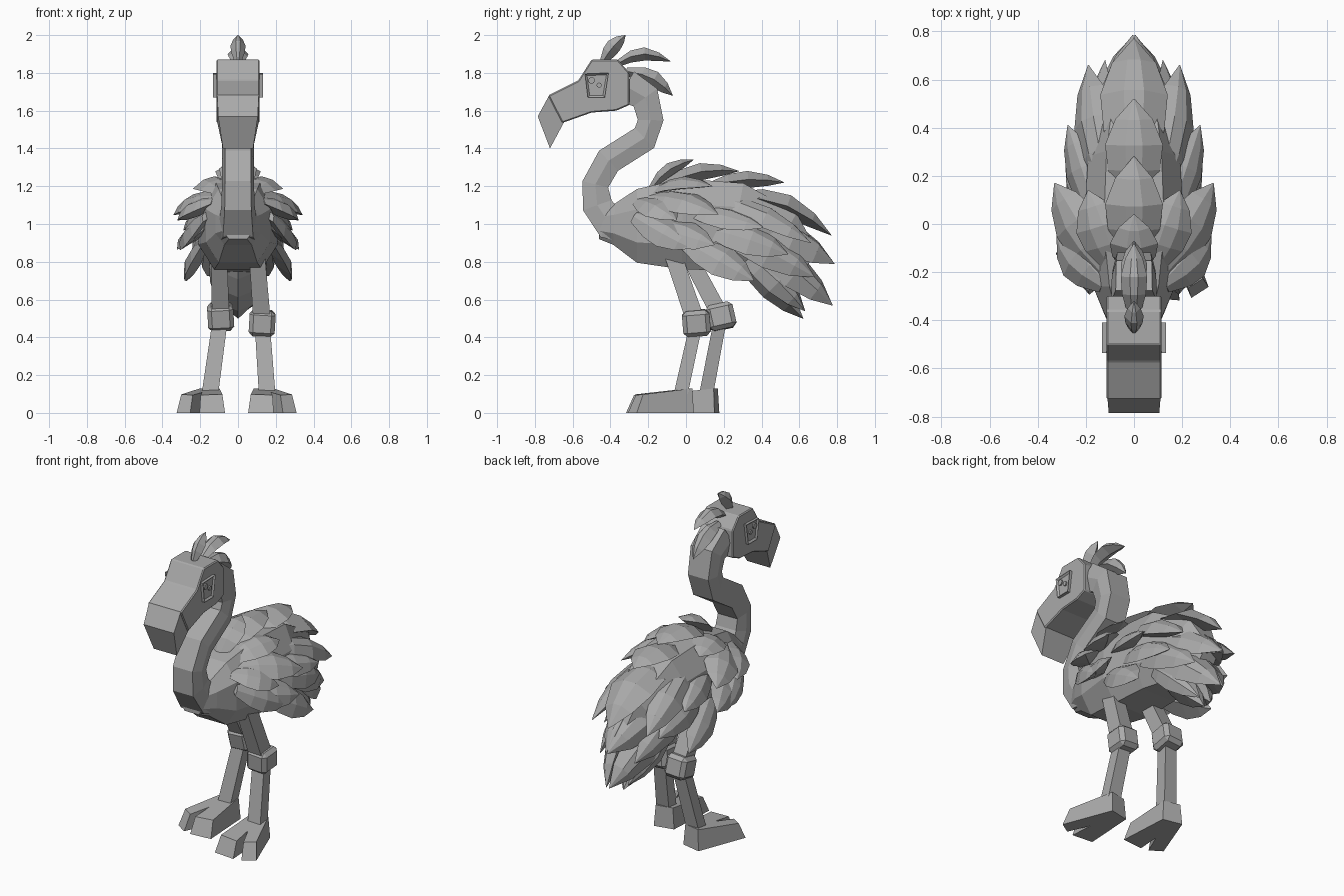
import bpy
import bmesh
import math
from mathutils import Vector, Matrix

default = bpy.data.objects.get("Cube")
if default:
    bpy.data.objects.remove(default, do_unlink=True)

# One plain grey for the whole bird
grey = bpy.data.materials.new("plain_grey")
grey.use_nodes = True
GREY = (0.4, 0.4, 0.4, 1)
grey.diffuse_color = GREY
grey.node_tree.nodes["Principled BSDF"].inputs["Base Color"].default_value = GREY


def finish(name, bm):
    """Turn a bmesh into a flat shaded object."""
    bmesh.ops.recalc_face_normals(bm, faces=bm.faces[:])
    mesh = bpy.data.meshes.new(name)
    bm.to_mesh(mesh)
    bm.free()
    mesh.materials.append(grey)
    obj = bpy.data.objects.new(name, mesh)
    bpy.context.collection.objects.link(obj)
    return obj


def skin(name, rings):
    """Bridge equal-sized rings of points and cap both ends."""
    bm = bmesh.new()
    loops = [[bm.verts.new(p) for p in ring] for ring in rings]
    count = len(loops[0])
    for a, b in zip(loops, loops[1:]):
        for i in range(count):
            j = (i + 1) % count
            bm.faces.new((a[i], a[j], b[j], b[i]))
    bm.faces.new(loops[0])
    bm.faces.new(loops[-1])
    return finish(name, bm)


def bevel(obj, width):
    mod = obj.modifiers.new("soft_edges", "BEVEL")
    mod.width = width
    mod.segments = 1
    return obj


def loft(name, section, stations):
    """Sweep a unit section along a middle path: y, z, half width, half depth."""
    rings = []
    path = [Vector((0, s[0], s[1])) for s in stations]
    last = len(path) - 1
    for k, (y, z, wide, deep) in enumerate(stations):
        tangent = (path[min(k + 1, last)] - path[max(k - 1, 0)]).normalized()
        normal = tangent.cross(Vector((1, 0, 0)))
        rings.append([path[k] + normal * v * deep + Vector((u * wide, 0, 0))
                      for u, v in section])
    return skin(name, rings)


def slab(name, profile, inner, outer):
    """Side profile (y, z) spread between two x positions."""
    return skin(name, [[(x, y, z) for y, z in profile] for x in (inner, outer)])


def feather(name, base, tip, width, thick=0.035, bow=0.03, lean=1):
    """Ridged leaf with a bowed spine; mirrored off centre, lean turns it sideways."""
    sides = (("left_", 1), ("right_", -1)) if base[0] else (("", 1),)
    for label, s in sides:
        a = Vector((base[0] * s, base[1], base[2]))
        b = Vector((tip[0] * s, tip[1], tip[2]))
        along = (b - a).normalized()
        mid = (a + b) / 2
        hint = Vector((mid.x * lean, 0.05, max(mid.z - 0.8, 0.1)))
        out = (hint - along * hint.dot(along)).normalized()
        across = along.cross(out)
        rings = []
        for t, w in ((0, 0.45), (0.3, 0.9), (0.55, 1), (0.8, 0.65), (1, 0.02)):
            c = a.lerp(b, t) + out * bow * math.sin(math.pi * t)
            rings.append([c + across * width * w,
                          c + across * width * w * 0.3 + out * thick * w,
                          c - across * width * w * 0.3 + out * thick * w,
                          c - across * width * w,
                          c - out * thick * w])
        skin(label + name, rings)


# Body and S-shaped neck
barrel = [(1, 0.45), (0.6, 1), (-0.6, 1), (-1, 0.45),
          (-1, -0.45), (-0.6, -1), (0.6, -1), (1, -0.45)]
flat_hexagon = [(1, 0), (0.8, 1), (-0.8, 1), (-1, 0), (-0.8, -1), (0.8, -1)]
loft("body", barrel, [(-0.46, 1.0, 0.08, 0.08), (-0.38, 1.0, 0.12, 0.11),
                      (-0.26, 0.99, 0.17, 0.195), (-0.02, 1.0, 0.21, 0.24),
                      (0.26, 0.985, 0.19, 0.235), (0.5, 0.9, 0.13, 0.18),
                      (0.64, 0.78, 0.05, 0.09)])
loft("neck", flat_hexagon, [(-0.26, 0.99, 0.13, 0.1), (-0.41, 1.01, 0.1, 0.09),
                            (-0.47, 1.1, 0.088, 0.08), (-0.48, 1.21, 0.085, 0.07),
                            (-0.41, 1.335, 0.085, 0.073), (-0.22, 1.455, 0.085, 0.073),
                            (-0.187, 1.55, 0.088, 0.068), (-0.215, 1.67, 0.092, 0.078),
                            (-0.32, 1.73, 0.095, 0.09)])

# Head and hooked beak
head = slab("head", [(-0.73, 1.68), (-0.57, 1.76), (-0.5, 1.87), (-0.36, 1.87),
                     (-0.3, 1.8), (-0.3, 1.63), (-0.37, 1.6), (-0.5, 1.59),
                     (-0.655, 1.535)], -0.115, 0.115)
bevel(head, 0.006)
skin("beak_tip", [[(s * 0.11, -0.725, 1.68), (s * 0.105, -0.785, 1.57),
                   (s * 0.08, -0.72, 1.4), (s * 0.11, -0.645, 1.54)]
                  for s in (-1, 1)])

# Eyes: raised frame, sunken centre and small bumps
eye_outline = [(-0.535, 1.795), (-0.41, 1.8), (-0.43, 1.67), (-0.52, 1.67)]
for label, s in (("left", 1), ("right", -1)):
    bm = bmesh.new()
    verts = [[bm.verts.new((s * x, y, z)) for y, z in eye_outline] for x in (0.1, 0.132)]
    for i in range(4):
        j = (i + 1) % 4
        bm.faces.new((verts[0][i], verts[0][j], verts[1][j], verts[1][i]))
    front = bm.faces.new(verts[1])
    bm.normal_update()
    bmesh.ops.inset_region(bm, faces=[front], thickness=0.015)
    for v in front.verts:
        v.co.x -= s * 0.01
    finish(label + "_eye", bm)
    for y, z, r in ((-0.5, 1.76, 0.018), (-0.46, 1.735, 0.014)):
        disc = [(y + r * math.cos(k), z + r * math.sin(k))
                for k in (math.tau * i / 8 for i in range(8))]
        slab(label + "_eye_glint", disc, s * 0.115, s * 0.13)

# Head crest
feather("front_crest", (0, -0.44, 1.86), (0, -0.32, 2.0), 0.04, 0.04, 0.01)
feather("middle_crest", (0, -0.38, 1.84), (0, -0.08, 1.86), 0.055, 0.035, 0.05)
feather("rear_crest", (0, -0.32, 1.81), (0, -0.07, 1.68), 0.055, 0.045, 0.03)

# Back feathers along the middle
feather("nape_feather", (0, -0.19, 1.18), (0, 0.04, 1.34), 0.1)
feather("upper_back_feather", (0, -0.14, 1.19), (0, 0.28, 1.28), 0.12, 0.045, 0.04)
feather("lower_back_feather", (0, 0.1, 1.19), (0, 0.52, 1.22), 0.12, 0.045)

# Tail layers
feather("top_tail_feather", (0, 0.2, 1.14), (0, 0.77, 0.94), 0.14, 0.06, 0.07)
feather("middle_tail_feather", (0.09, 0.25, 1.04), (0.005, 0.785, 0.79), 0.12, 0.06, lean=3)
feather("low_tail_feather", (0.1, 0.3, 0.94), (0.01, 0.775, 0.57), 0.11, 0.06, lean=3)
feather("under_tail_feather", (0, 0.26, 0.86), (0, 0.62, 0.5), 0.12, 0.07, 0)
feather("side_tail_feather", (0.1, 0.28, 0.87), (0.04, 0.63, 0.54), 0.08, 0.05, lean=3)
feather("outer_tail_feather", (0.1, 0.12, 1.14), (0.19, 0.66, 0.9), 0.1, 0.05)
feather("inner_tail_feather", (0.11, 0.15, 1.0), (0.12, 0.68, 0.72), 0.11, 0.05, lean=2)

# Flank feathers
feather("rear_flank_feather", (0.15, 0.1, 0.98), (0.19, 0.54, 0.84), 0.1, 0.04, 0.02)
feather("low_flank_feather", (0.17, -0.02, 0.92), (0.27, 0.36, 0.7), 0.1, 0.04, 0.01)
feather("mid_flank_feather", (0.14, 0.0, 1.08), (0.275, 0.41, 0.98), 0.09, 0.04, 0)

# Wing feathers
feather("upper_wing_feather", (0.11, -0.2, 1.14), (0.33, 0.17, 1.05), 0.11, 0.04, 0.02)
feather("lower_wing_feather", (0.16, -0.2, 1.0), (0.32, 0.15, 0.89), 0.1, 0.04, 0)
feather("front_wing_feather", (0.17, -0.27, 1.04), (0.31, 0.03, 0.87), 0.09, 0.04, 0, 1.5)
feather("shoulder_feather", (0.12, -0.25, 1.12), (0.32, -0.05, 1.02), 0.1, 0.04, 0.01)
feather("upper_shoulder_feather", (0.08, -0.18, 1.17), (0.19, 0.14, 1.2), 0.1, 0.03)


def limb(name, top, bottom, wide, deep):
    """Square post between two points."""
    rings = []
    for p, grow in ((top, 1.0), (bottom, 1.1)):
        w, d = wide * grow, deep * grow
        rings.append([(p[0] + i * w, p[1] + j * d, p[2])
                      for i, j in ((-1, -1), (1, -1), (1, 1), (-1, 1))])
    skin(name, rings)


# Legs in mid-stride, with rounded knees and notched feet
foot_outline = [(-0.065, 0.045), (0.06, 0.045), (0.11, -0.275), (0.03, -0.305),
                (0, -0.16), (-0.02, -0.305), (-0.15, -0.265)]
for label, s, hip, knee, ankle in (
        ("left", 1, (0.1, -0.07, 0.84), (0.128, 0.055, 0.475), (0.155, -0.03, 0.09)),
        ("right", -1, (-0.1, 0.01, 0.84), (-0.092, 0.185, 0.51), (-0.15, 0.105, 0.09))):
    limb(label + "_thigh", hip, knee, 0.042, 0.047)
    limb(label + "_shin", knee, ankle, 0.04, 0.034)
    bm = bmesh.new()
    bmesh.ops.create_cube(bm, size=0.138)
    obj = bevel(finish(label + "_knee", bm), 0.022)
    obj.location = knee
    obj.scale = (1, 1.06, 1)
    obj.rotation_euler = (0.22 if s < 0 else 0.08, 0.06 * s, 0)
    turn = Matrix.Rotation(0.21 * s, 3, "Z")
    heel = Vector((ankle[0] - 0.01, ankle[1] + 0.015, 0))
    sole = [heel + turn @ Vector((x * s, y, 0)) for x, y in foot_outline]
    top = [heel + turn @ Vector((x * s * 0.85, y * 0.86, 0.125 + y * 0.1))
           for x, y in foot_outline]
    skin(label + "_foot", [sole, top])
